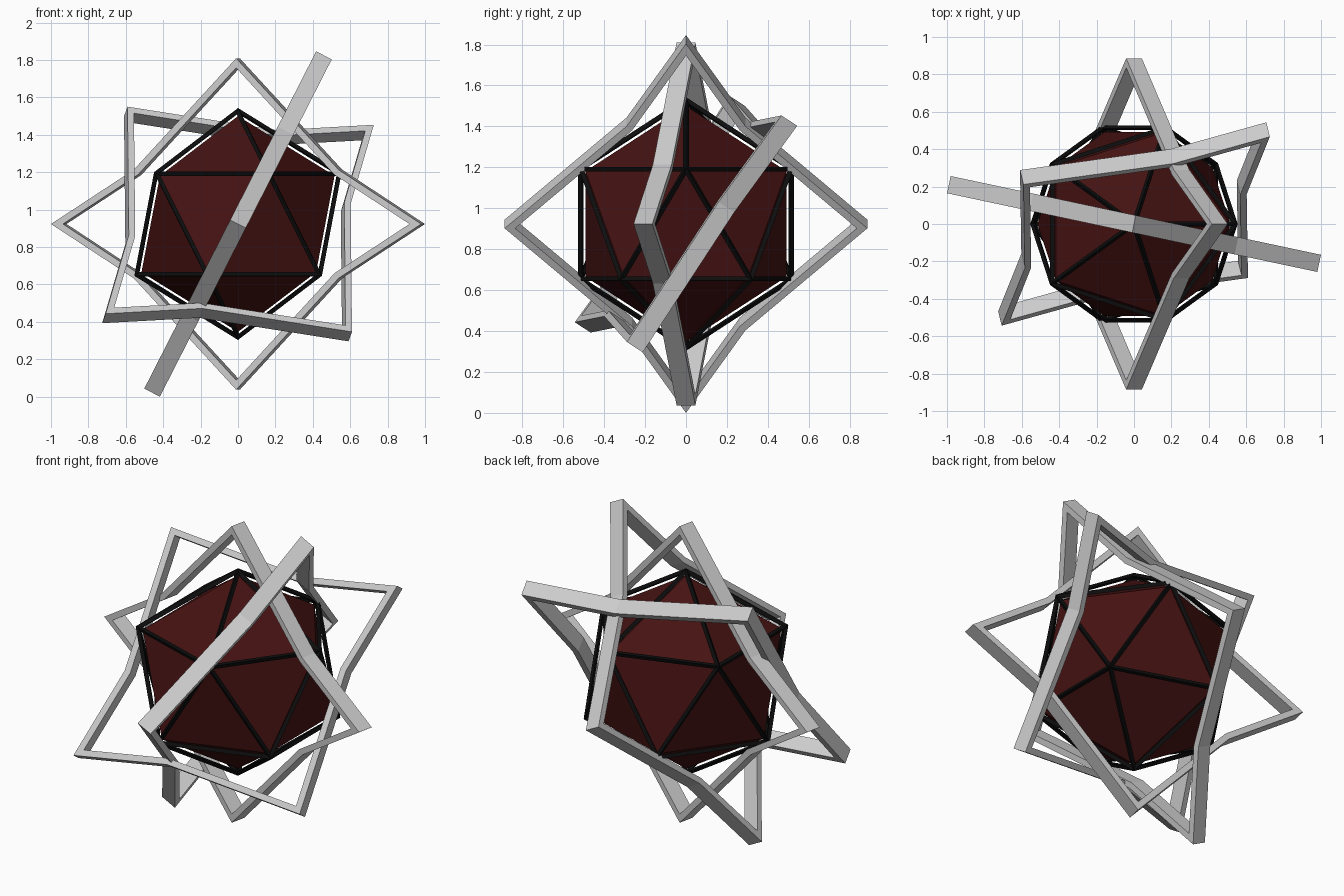
import bpy, bmesh
from mathutils import Vector, Matrix
from math import radians, cos, sin

if "Cube" in bpy.data.objects:
    bpy.data.objects.remove(bpy.data.objects["Cube"])

CENTRE = Vector((0, 0, 0.923))


def material(name, rgb):
    m = bpy.data.materials.new(name)
    m.diffuse_color = (*rgb, 1)
    m.use_nodes = True
    m.node_tree.nodes["Principled BSDF"].inputs["Base Color"].default_value = m.diffuse_color
    return m


def icosahedron(name, radius, mat):
    bpy.ops.mesh.primitive_ico_sphere_add(subdivisions=1, radius=radius, location=CENTRE)
    ob = bpy.context.object
    ob.name = name
    ob.data.materials.append(mat)
    return ob


# Four-pointed ring outline: long tips, inward kinks and short tips
LONG, SHORT, KINK = 1.012, 0.886, (0.56, 0.29)
WIDTH, THICK = 0.094, 0.035
ku, kv = KINK
outline = [Vector(p) for p in (
    (LONG, 0), (ku, kv), (0, SHORT), (-ku, kv),
    (-LONG, 0), (-ku, -kv), (0, -SHORT), (ku, -kv))]


def inset(points, t):
    # Mitred inward offset of a counter-clockwise loop
    result = []
    for i, p in enumerate(points):
        d1 = (p - points[i - 1]).normalized()
        d2 = (points[(i + 1) % len(points)] - p).normalized()
        n1, n2 = Vector((-d1.y, d1.x)), Vector((-d2.y, d2.x))
        result.append(p + (n1 + n2) * t / (1 + n1.dot(n2)))
    return result


def ring(name, long_axis, short_axis):
    u = Vector(long_axis).normalized()
    n = u.cross(Vector(short_axis)).normalized()
    v = n.cross(u)
    inner = inset(outline, THICK)
    h = WIDTH / 2
    bm = bmesh.new()
    loops = [[bm.verts.new((p.x, p.y, z)) for p in pts]
             for pts, z in ((outline, -h), (outline, h), (inner, h), (inner, -h))]
    for a in range(4):
        lo, hi = loops[a], loops[(a + 1) % 4]
        for i in range(8):
            j = (i + 1) % 8
            bm.faces.new((lo[i], lo[j], hi[j], hi[i]))
    bmesh.ops.recalc_face_normals(bm, faces=bm.faces)
    me = bpy.data.meshes.new(name)
    bm.to_mesh(me)
    bm.free()
    ob = bpy.data.objects.new(name, me)
    bpy.context.collection.objects.link(ob)
    ob.matrix_world = Matrix.Translation(CENTRE) @ Matrix((u, v, n)).transposed().to_4x4()


# Dark red core
icosahedron("core", 0.577, material("dark_red", (0.06, 0.006, 0.006)))

# Black frame floating just outside the core
frame = icosahedron("core_frame", 0.605, material("black", (0.004, 0.004, 0.004)))
wire = frame.modifiers.new("struts", 'WIREFRAME')
wire.thickness = 0.03
wire.offset = 0

# Three interlocking rings
a, b = radians(27), radians(12)
ring("ring_upright", (sin(a), 0, cos(a)), (0, 1, 0))
ring("ring_facing", (cos(b), -sin(b), 0), (0, 0, 1))
ring("ring_diagonal", (0.714, 0.503, 0.503), (-0.603, 0.25, 0.603))
